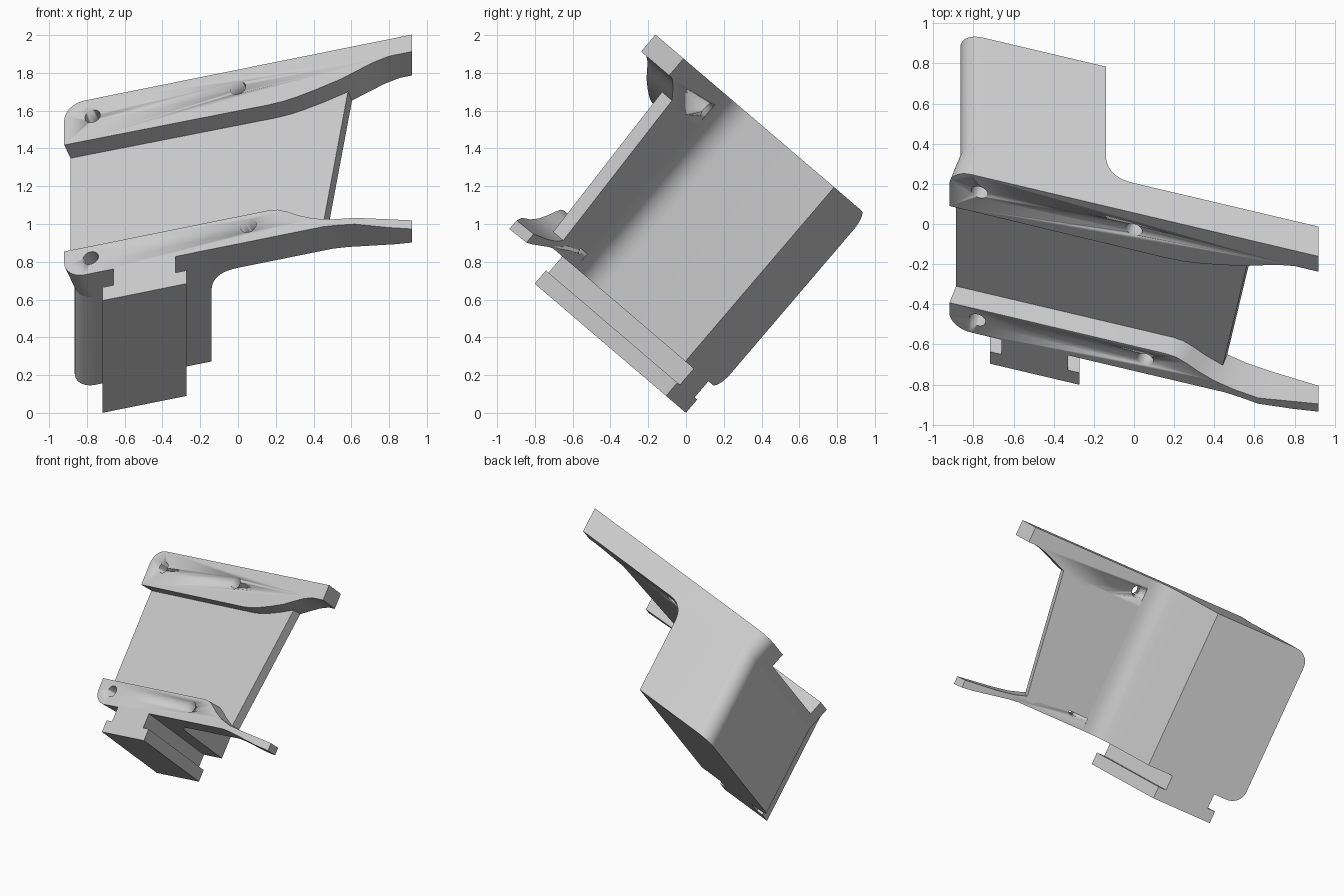
import bpy, bmesh, math
from mathutils import Vector, Matrix

cube = bpy.data.objects.get("Cube")
if cube:
    bpy.data.objects.remove(cube, do_unlink=True)

# Tilted part frame: x stays, u runs back and down, v runs back and up
TILT = math.radians(40.5)
TO_WORLD = Matrix.Rotation(-TILT, 4, 'X')
SKEW = 0.31                       # plates fall back along x by this slope
FRONT, BACK, REAR = -1.138, -0.943, -0.223   # u of the skewed planes at x = 0
NORMAL = Vector((SKEW, 1, 0)).normalized()
THICK = (BACK - FRONT) * NORMAL.y
BOTTOM, TOP, END, R = 0.205, 1.418, 0.92, 0.11

grey = bpy.data.materials.new("light_grey")
grey.use_nodes = True
grey.diffuse_color = (0.6, 0.6, 0.6, 1)
grey.node_tree.nodes["Principled BSDF"].inputs["Base Color"].default_value = (0.6, 0.6, 0.6, 1)


def skewed(x, plane):
    return plane - SKEW * x


def arc(cx, cy, r, start, stop, steps=10):
    angles = [math.radians(start + (stop - start) * i / steps) for i in range(steps + 1)]
    return [(cx + r * math.cos(a), cy + r * math.sin(a)) for a in angles]


def prism(points, offset):
    """Closed solid: a flat outline swept by one offset vector."""
    bm = bmesh.new()
    near = [bm.verts.new(p) for p in points]
    far = [bm.verts.new(Vector(p) + Vector(offset)) for p in points]
    bm.faces.new(near)
    bm.faces.new(far[::-1])
    for i in range(len(near)):
        j = (i + 1) % len(near)
        bm.faces.new((near[j], near[i], far[i], far[j]))
    bmesh.ops.recalc_face_normals(bm, faces=bm.faces)
    return bm


def plate(outline, start=0.0, stop=THICK):
    """Outline in x and v on the front plane, swept through the thickness."""
    pts = [Vector((x, skewed(x, FRONT), v)) + NORMAL * start for x, v in outline]
    return prism(pts, NORMAL * (stop - start))


def trim(bm, point, normal):
    """Cut away everything on the normal's side and close the cut."""
    geom = bm.verts[:] + bm.edges[:] + bm.faces[:]
    cut = bmesh.ops.bisect_plane(bm, geom=geom, plane_co=point, plane_no=normal,
                                 clear_outer=True)
    edges = [e for e in cut["geom_cut"] if isinstance(e, bmesh.types.BMEdge)]
    bmesh.ops.contextual_create(bm, geom=edges)
    bmesh.ops.recalc_face_normals(bm, faces=bm.faces)


def finish(name, bm):
    bm.transform(TO_WORLD)
    mesh = bpy.data.meshes.new(name)
    bm.to_mesh(mesh)
    bm.free()
    mesh.materials.append(grey)
    ob = bpy.data.objects.new(name, mesh)
    bpy.context.collection.objects.link(ob)
    select(ob)
    bpy.ops.object.shade_smooth_by_angle(angle=math.radians(30))
    return ob


def select(ob):
    bpy.ops.object.select_all(action='DESELECT')
    ob.select_set(True)
    bpy.context.view_layer.objects.active = ob


def drill(ob, x, v, radius=0.043):
    """Screw hole straight through a flange."""
    ring = []
    along = Vector((NORMAL.y, -NORMAL.x, 0))
    centre = Vector((x, skewed(x, FRONT), v)) - NORMAL * 0.1
    for a, b in arc(0, 0, radius, 0, 345, 23):
        ring.append(centre + along * a + Vector((0, 0, b)))
    cutter = finish("hole_cutter", prism(ring, NORMAL * (THICK + 0.2)))
    cutter.hide_render = True
    mod = ob.modifiers.new("hole", 'BOOLEAN')
    mod.operation, mod.solver, mod.object = 'DIFFERENCE', 'EXACT', cutter
    select(ob)
    bpy.ops.object.modifier_move_to_index(modifier="hole", index=0)
    bpy.ops.object.modifier_apply(modifier="hole")
    bpy.data.objects.remove(cutter, do_unlink=True)


# Upper flange with its rising arm
outline = [(-END, 1.137), (0.16, 1.13), (0.24, 1.134), (0.32, 1.148), (0.42, 1.172),
           (0.55, 1.21), (0.64, 1.248), (0.72, 1.28), (0.8, 1.3), (1.0, 1.3), (1.0, TOP)]
outline += arc(R - END, TOP - R, R, 90, 180)
bm = plate(outline)
trim(bm, (END, 0, 0), (1, 0, 0))
upper_flange = finish("upper_flange", bm)
drill(upper_flange, -0.77, 1.297)
drill(upper_flange, 0.0, 1.29)

# Lower flange with its thin arm, whose front face turns back near the tip
outline = [(-END, 0.395), (0.16, 0.395), (0.21, 0.387), (0.26, 0.36), (0.32, 0.318),
           (0.4, 0.275), (0.5, 0.243), (0.62, 0.222), (1.0, 0.182),
           (1.0, 0.12), (0.78, 0.148), (0.62, 0.178), (0.53, 0.195), (0.45, BOTTOM)]
outline += arc(R - END, BOTTOM + R, R, 270, 180)
bm = plate(outline)
trim(bm, (END, 0, 0), (1, 0, 0))
trim(bm, (0.62, skewed(0.62, FRONT), 0), (-0.045, -1, 0))
lower_flange = finish("lower_flange", bm)
drill(lower_flange, -0.78, 0.313)
drill(lower_flange, 0.055, 0.315)

# Thin web between the flanges, with a slanted free edge
finish("web", plate([(-END, 0.3), (0.3, 0.3), (0.35, 0.24), (0.405, 0.24),
                     (0.55, 1.22), (0.4, 1.2), (-END, 1.2)], 0.113))

# Rear block: filleted into the plate, rounded along both left edges
left = -END + NORMAL.x * THICK
right, fillet = -0.14, 0.14
corner = skewed(right, BACK)
profile = [(left, skewed(left, BACK)), (left, skewed(left, REAR)),
           (right, skewed(right, REAR))]
for i in range(11):
    t = i / 10                    # smooth blend from block side to plate back
    a, b = (1 - t) ** 2, t ** 2
    c = 2 * t * (1 - t)
    end = right + fillet
    profile.append(((a + c) * right + b * end,
                    a * (corner + fillet) + c * corner + b * skewed(end, BACK)))
bm = prism([(x, u, BOTTOM) for x, u in profile], (0, 0, TOP - BOTTOM))
round_edges = [e for e in bm.edges
               if all(abs(v.co.x - left) < 1e-4 for v in e.verts)
               and abs(e.verts[0].co.z - e.verts[1].co.z) < 1e-4]
bmesh.ops.bevel(bm, geom=round_edges, offset=R, segments=10, profile=0.5,
                affect='EDGES', clamp_overlap=True)
finish("rear_block", bm)

# T-shaped mounting rail under the block
for name, x0, x1, v0, v1 in (("rail_neck", -0.66, -0.33, 0.092, BOTTOM),
                             ("rail_foot", -0.717, -0.272, 0.0, 0.092)):
    base = [(x0, skewed(x0, FRONT), v0), (x1, skewed(x1, FRONT), v0),
            (x1, skewed(x1, REAR), v0), (x0, skewed(x0, REAR), v0)]
    finish(name, prism(base, (0, 0, v1 - v0)))
